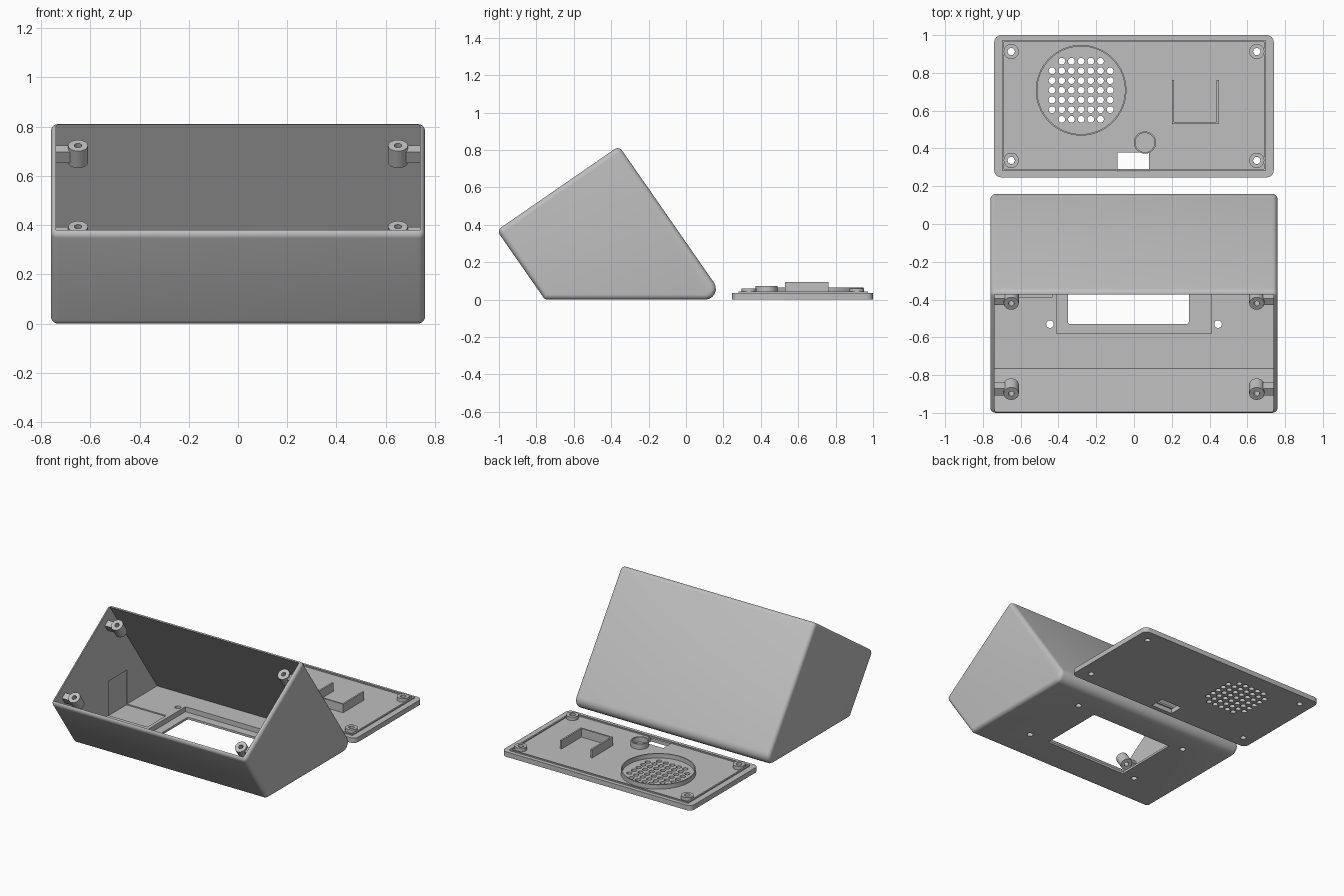
import bpy, bmesh, math
from mathutils import Vector, Matrix

if "Cube" in bpy.data.objects:
    bpy.data.objects.remove(bpy.data.objects["Cube"])

grey = bpy.data.materials.new("grey_plastic")
grey.diffuse_color = (0.52, 0.52, 0.52, 1)
grey.use_nodes = True
grey.node_tree.nodes["Principled BSDF"].inputs["Base Color"].default_value = grey.diffuse_color


def finish(name, bm):
    bmesh.ops.recalc_face_normals(bm, faces=bm.faces)
    me = bpy.data.meshes.new(name)
    bm.to_mesh(me)
    bm.free()
    me.materials.append(grey)
    ob = bpy.data.objects.new(name, me)
    bpy.context.collection.objects.link(ob)
    return ob


def add_prism(bm, pts, to3d, depth):
    """Extrude a 2D outline; to3d maps (a, b) to a point."""
    f = bm.faces.new([bm.verts.new(to3d(p)) for p in pts])
    g = bmesh.ops.extrude_face_region(bm, geom=[f])
    bmesh.ops.translate(bm, vec=depth,
                        verts=[v for v in g["geom"] if isinstance(v, bmesh.types.BMVert)])


def add_box(bm, x0, x1, y0, y1, z0, z1):
    add_prism(bm, [(x0, y0), (x1, y0), (x1, y1), (x0, y1)],
              lambda p: (p[0], p[1], z0), (0, 0, z1 - z0))


def add_cyl(bm, x, y, r, z0, z1, n=24):
    add_prism(bm, [(x + r * math.cos(2 * math.pi * i / n), y + r * math.sin(2 * math.pi * i / n))
                   for i in range(n)], lambda p: (p[0], p[1], z0), (0, 0, z1 - z0))


def add_tube(bm, mat, r_out, r_in, z0, z1, n=32):
    rings = []
    for r, z in ((r_out, z0), (r_out, z1), (r_in, z1), (r_in, z0)):
        rings.append([bm.verts.new(mat @ Vector((r * math.cos(2 * math.pi * i / n),
                                                 r * math.sin(2 * math.pi * i / n), z)))
                      for i in range(n)])
    for k in range(4):
        a, b = rings[k], rings[(k + 1) % 4]
        for i in range(n):
            j = (i + 1) % n
            bm.faces.new((a[i], a[j], b[j], b[i]))


def rounded(corners, seg=6):
    """Round each (a, b, radius) corner of a closed outline."""
    out = []
    for i, (a, b, r) in enumerate(corners):
        p = Vector((a, b))
        d0 = (Vector(corners[i - 1][:2]) - p).normalized()
        d1 = (Vector(corners[(i + 1) % len(corners)][:2]) - p).normalized()
        half = d0.angle(d1) / 2
        c = p + (d0 + d1).normalized() * (r / math.sin(half))
        s = p + d0 * (r / math.tan(half)) - c
        e = p + d1 * (r / math.tan(half)) - c
        turn = s.angle_signed(e)
        for k in range(seg + 1):
            t = -turn * k / seg
            out.append(c + Vector((s.x * math.cos(t) - s.y * math.sin(t),
                                   s.x * math.sin(t) + s.y * math.cos(t))))
    return out


def cut(ob, bm):
    """Subtract a temporary mesh and bake the result."""
    cutter = finish("cutter", bm)
    cutter.hide_render = True
    m = ob.modifiers.new("cut", 'BOOLEAN')
    m.operation, m.solver, m.object = 'DIFFERENCE', 'EXACT', cutter
    dg = bpy.context.evaluated_depsgraph_get()
    me = bpy.data.meshes.new_from_object(ob.evaluated_get(dg))
    ob.modifiers.clear()
    ob.data = me
    bpy.data.objects.remove(cutter)


# ---- Sloped case: outline in the y-z plane ----
A, B, C, D = (Vector(p) for p in ((-0.754, 0), (-1.012, 0.371), (-0.359, 0.822), (0.213, 0)))
u = (C - B).normalized()          # up along the open face
n = Vector((-u.y, u.x))           # out of the open face
bm = bmesh.new()
outline = rounded([(*A, 0.03), (*B, 0.03), (*C, 0.03), (*D, 0.058)])
add_prism(bm, outline, lambda p: (-0.76, p[0], p[1]), (1.52, 0, 0))
bmesh.ops.recalc_face_normals(bm, faces=bm.faces)
rim = [e for e in bm.edges if abs(e.verts[0].co.x - e.verts[1].co.x) < 1e-5]
bmesh.ops.bevel(bm, geom=rim, offset=0.028, segments=5, profile=0.5,
                affect='EDGES', clamp_overlap=False)
case = finish("case", bm)

# cavity, open through the sloped face
bm = bmesh.new()
cavity = [Vector((-0.764, 0.05)), B + u * 0.02 + n * 0.1, C - u * 0.02 + n * 0.1,
          Vector((0.154, 0.05))]
add_prism(bm, cavity, lambda p: (-0.739, p[0], p[1]), (1.478, 0, 0))
cut(case, bm)

# recess around the floor window, and a shallow pocket in floor and side wall
bm = bmesh.new()
add_box(bm, -0.41, 0.41, -0.58, 0.0, 0.015, 0.08)
add_box(bm, -0.745, -0.435, -0.39, -0.18, 0.042, 0.29)
cut(case, bm)

# window and screw holes
bm = bmesh.new()
win = rounded([(-0.35, -0.53, 0.012), (-0.35, -0.06, 0.012), (0.29, -0.06, 0.012),
               (0.29, -0.53, 0.012)], 3)
add_prism(bm, win, lambda p: (p[0], p[1], -0.1), (0, 0, 0.3))
for x in (-0.445, 0.445):
    for y in (-0.53, -0.035):
        add_cyl(bm, x, y, 0.02, -0.1, 0.2)
cut(case, bm)

# ---- Screw posts with ribs to the side walls ----
mid = (B + C) / 2
tilt = Matrix(((1, 0, 0, 0), (0, u.x, n.x, mid.x), (0, u.y, n.y, mid.y), (0, 0, 0, 1)))
bm = bmesh.new()
for sx in (-1, 1):
    for t in (-0.29, 0.29):
        add_tube(bm, tilt @ Matrix.Translation((sx * 0.65, t, 0)), 0.04, 0.015, -0.13, -0.046)
finish("screw_posts", bm)
bm = bmesh.new()
for sx in (-1, 1):
    for t in (-0.29, 0.29):
        xs = sorted((sx * 0.675, sx * 0.745))
        add_box(bm, xs[0], xs[1], t - 0.022, t + 0.022, -0.118, -0.062)
bm.transform(tilt)
finish("post_ribs", bm)

# ---- Lid plate ----
LY0, LY1 = 0.247, 1.0
bm = bmesh.new()
plate = rounded([(-0.74, LY0, 0.037), (-0.74, LY1, 0.037), (0.74, LY1, 0.037), (0.74, LY0, 0.037)])
add_prism(bm, plate, lambda p: (p[0], p[1], 0), (0, 0, 0.035))
lid = finish("lid", bm)

bm = bmesh.new()
bosses = [(x, y) for x in (-0.65, 0.65) for y in (0.337, 0.913)]
for x, y in bosses:
    add_cyl(bm, x, y, 0.019, -0.1, 0.1)
for i in range(-3, 4):            # speaker grille, grid without its corners
    for j in range(-3, 4):
        if abs(i) + abs(j) < 6:
            add_cyl(bm, -0.28 + i * 0.0513, 0.708 + j * 0.0513, 0.018, -0.1, 0.1, 16)
add_box(bm, -0.087, 0.079, 0.278, 0.378, -0.1, 0.1)   # cable opening
cut(lid, bm)

# lid bosses, speaker ring and button ring
bm = bmesh.new()
for x, y in bosses:
    add_tube(bm, Matrix.Translation((x, y, 0)), 0.04, 0.019, 0.03, 0.06)
finish("lid_bosses", bm)
bm = bmesh.new()
add_tube(bm, Matrix.Translation((-0.28, 0.708, 0)), 0.24, 0.232, 0.03, 0.066, 64)
finish("speaker_ring", bm)
bm = bmesh.new()
add_tube(bm, Matrix.Translation((0.058, 0.431, 0)), 0.059, 0.051, 0.03, 0.072)
finish("button_ring", bm)

# locating ridge around the lid
bm = bmesh.new()
for y in (0.28, 0.963):
    add_box(bm, -0.697, 0.697, y, y + 0.01, 0.03, 0.043)
for x in (-0.697, 0.687):
    add_box(bm, x, x + 0.01, 0.29, 0.963, 0.03, 0.043)
finish("lid_ridge", bm)

# three-sided component tray
bm = bmesh.new()
add_box(bm, 0.2, 0.45, 0.529, 0.541, 0.03, 0.095)
for x in (0.2, 0.438):
    add_box(bm, x, x + 0.012, 0.541, 0.762, 0.03, 0.095)
finish("component_tray", bm)

# smooth curved surfaces, keep hard edges
for ob in bpy.context.scene.objects:
    ob.select_set(True)
bpy.context.view_layer.objects.active = case
bpy.ops.object.shade_smooth_by_angle(angle=math.radians(30))
